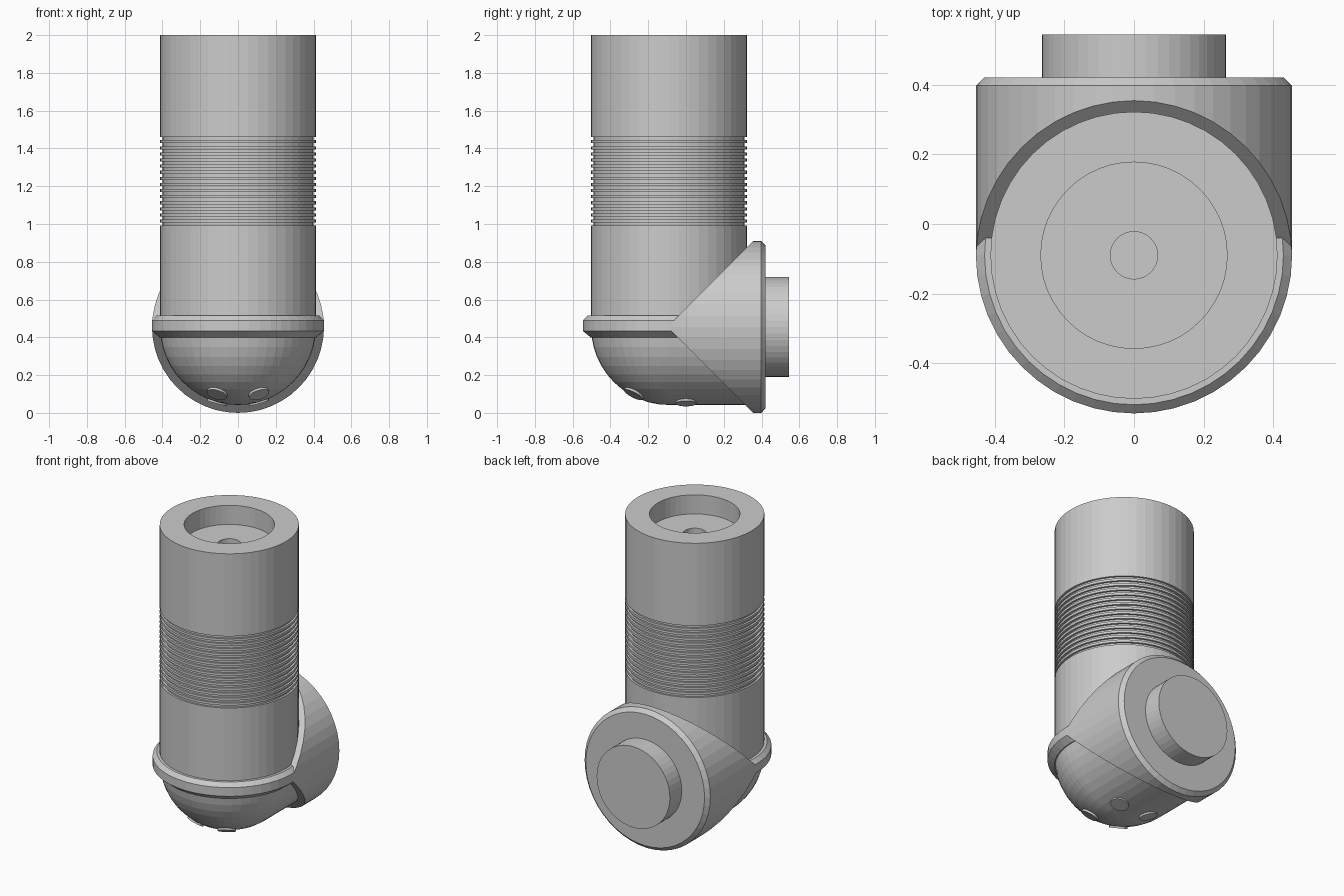
import bpy, bmesh
from math import sin, cos, pi, sqrt
from mathutils import Matrix, Vector

if "Cube" in bpy.data.objects:
    bpy.data.objects.remove(bpy.data.objects["Cube"])

SIDES = 48
AY, CZ = -0.09, 0.455          # tube axis y, elbow centre height
R, RB = 0.413, 0.455           # tube radius, collar radius


def lathe(profile, matrix, sides=SIDES):
    """Revolve (radius, height) points about local z, then place with matrix."""
    bm = bmesh.new()
    vs = [bm.verts.new((r, 0, h)) for r, h in profile]
    es = [bm.edges.new(p) for p in zip(vs, vs[1:])]
    bmesh.ops.spin(bm, geom=vs + es, cent=(0, 0, 0), axis=(0, 0, 1),
                   angle=2 * pi, steps=sides, use_duplicate=False)
    bmesh.ops.remove_doubles(bm, verts=bm.verts, dist=1e-5)
    bm.transform(matrix)
    bmesh.ops.recalc_face_normals(bm, faces=bm.faces)
    return bm


def finish(bm, name):
    mesh = bpy.data.meshes.new(name)
    bm.to_mesh(mesh)
    bm.free()
    obj = bpy.data.objects.new(name, mesh)
    bpy.context.collection.objects.link(obj)
    return obj


upright = Matrix.Translation((0, AY, 0))
# local z points to +y, local origin on the elbow height
sideways = Matrix.Translation((0, 0, CZ)) @ Matrix.Rotation(-pi / 2, 4, 'X')

# Upright tube: stepped socket on top, grooved grip, rounded bottom
profile = [(0, 1.62), (0.068, 1.62), (0.068, 1.875), (0.268, 1.875),
           (0.268, 2.0), (R, 2.0)]
grooves, z0, z1 = 15, 0.975, 1.46
pitch = (z1 - z0) / (grooves + 0.0)
for i in range(grooves):
    top = z1 - i * pitch
    profile += [(R, top), (R - 0.013, top),
                (R - 0.013, top - pitch / 2), (R, top - pitch / 2)]
profile += [(R * cos(a), CZ - R * sin(a))
            for a in [i * pi / 24 for i in range(12)]]
profile.append((0, CZ - R))
finish(lathe(profile, upright), "main_tube")

# Chamfered collar around the tube
finish(lathe([(R - 0.03, 0.40), (R + 0.002, 0.40), (RB, 0.433), (RB, 0.49),
              (0.43, 0.515), (R - 0.03, 0.515), (R - 0.03, 0.40)], upright),
       "collar")

# Horizontal arm of the elbow
finish(lathe([(0, AY), (R, AY), (R, 0.40), (0, 0.40)], sideways), "elbow_arm")

# Wider sleeve over the arm, cut by two diagonal planes
bm = lathe([(0, -0.3), (RB, -0.3), (RB, 0.398), (0.43, 0.422), (0, 0.422)], sideways)
for s in (1, -1):
    cut = bmesh.ops.bisect_plane(
        bm, geom=bm.verts[:] + bm.edges[:] + bm.faces[:], dist=1e-5,
        plane_co=(0, AY - 0.01, CZ), plane_no=(0, -1, s), clear_outer=True)
    edges = [e for e in cut["geom_cut"]
             if isinstance(e, bmesh.types.BMEdge) and e.is_boundary]
    bmesh.ops.holes_fill(bm, edges=edges, sides=0)
bmesh.ops.recalc_face_normals(bm, faces=bm.faces)
finish(bm, "elbow_sleeve")

# Plug on the back
finish(lathe([(0, 0.41), (0.265, 0.41), (0.265, 0.545), (0, 0.545)], sideways),
       "back_plug")

# Four round pads underneath, each facing along the surface normal
for label, y in (("front", -0.275), ("rear", 0.0)):
    for side, x in (("left", -0.11), ("right", 0.11)):
        dy = min(y - AY, 0)
        n = Vector((x, dy, -sqrt(R * R - x * x - dy * dy))).normalized()
        centre = Vector((0, y - dy, CZ)) + n * R
        m = Matrix.Translation(centre) @ n.to_track_quat('Z', 'Y').to_matrix().to_4x4()
        finish(lathe([(0, -0.02), (0.055, -0.02), (0.055, 0.008), (0, 0.008)], m, 24),
               f"pad_{label}_{side}")
